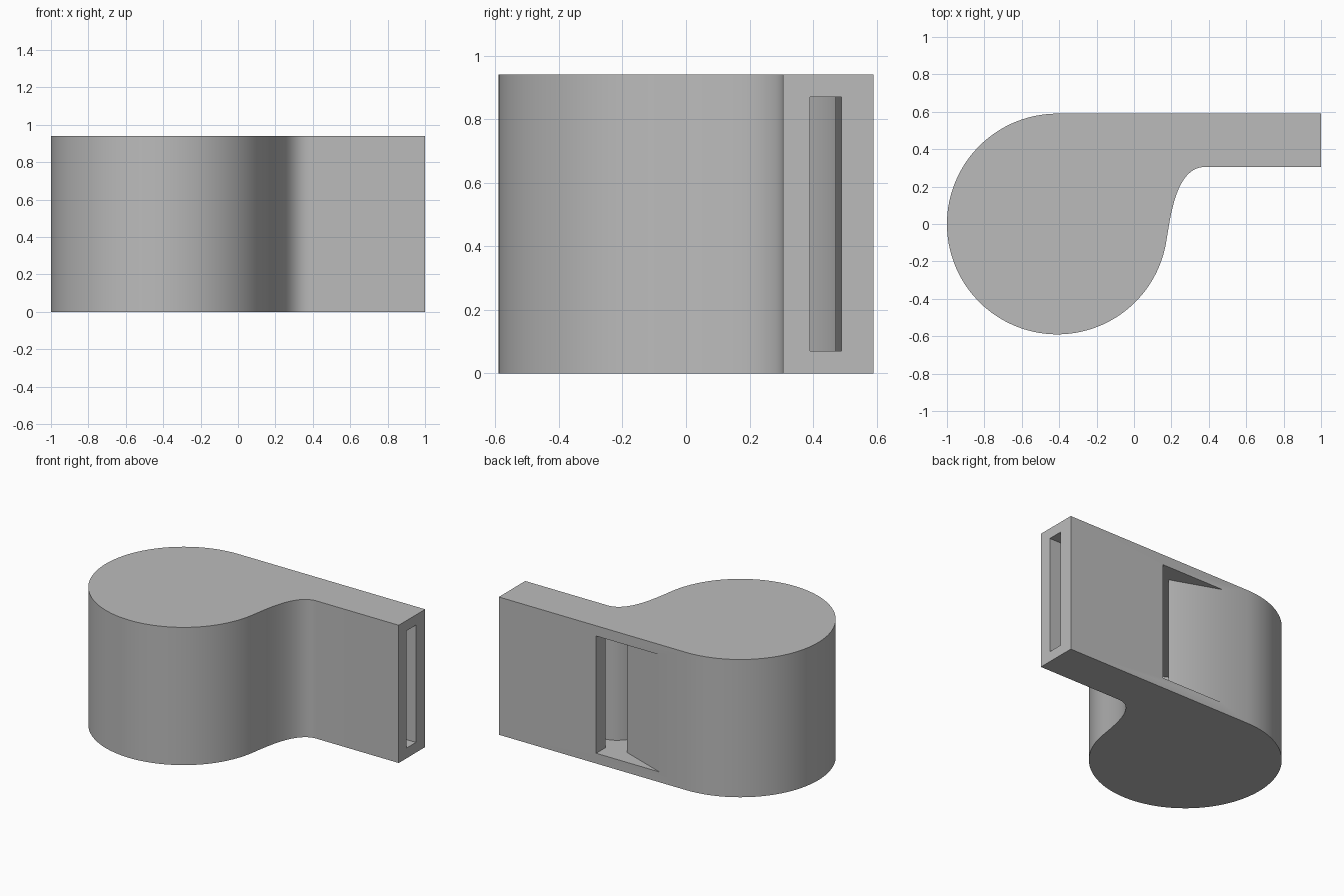
import bpy, bmesh, math
from mathutils import Vector
from mathutils.geometry import interpolate_bezier

if "Cube" in bpy.data.objects:
    bpy.data.objects.remove(bpy.data.objects["Cube"], do_unlink=True)

HEIGHT, WALL = 0.94, 0.07
CENTRE = Vector((-0.41, 0.0))
RADIUS, INNER_RADIUS = 0.59, 0.505

grey = bpy.data.materials.new("plain grey")
grey.use_nodes = True
colour = (0.5, 0.5, 0.5, 1)
grey.diffuse_color = colour
grey.node_tree.nodes["Principled BSDF"].inputs["Base Color"].default_value = colour


def round_and_neck(radius, throat, neck_end):
    """Round chamber from its back, around the front, then the curve into the neck."""
    steps, start, end = 96, math.radians(90), math.radians(350)
    points = []
    for i in range(steps + 1):
        a = start + (end - start) * i / steps
        points.append(CENTRE + radius * Vector((math.cos(a), math.sin(a))))
    last = points[-1]
    tangent = Vector((-math.sin(end), math.cos(end)))
    curve = interpolate_bezier(last, last + tangent * 0.132, Vector(throat), Vector(neck_end), 28)
    return points + [p.to_2d() for p in curve[1:]]


def extrude_outline(name, outline, bottom, top):
    bm = bmesh.new()
    face = bm.faces.new([bm.verts.new((p[0], p[1], bottom)) for p in outline])
    moved = bmesh.ops.extrude_face_region(bm, geom=[face])["geom"]
    verts = [v for v in moved if isinstance(v, bmesh.types.BMVert)]
    bmesh.ops.translate(bm, verts=verts, vec=(0, 0, top - bottom))
    bmesh.ops.recalc_face_normals(bm, faces=bm.faces)
    mesh = bpy.data.meshes.new(name)
    bm.to_mesh(mesh)
    bm.free()
    mesh.materials.append(grey)
    obj = bpy.data.objects.new(name, mesh)
    bpy.context.collection.objects.link(obj)
    return obj


# Outer shell: round chamber with a straight mouthpiece
shell = [(1, 0.305), (1, 0.59)] + round_and_neck(RADIUS, (0.22, 0.305), (0.38, 0.305))
body = extrude_outline("whistle_body", shell, 0, HEIGHT)

# Hollow: air slot, sound window with sloped lip, and chamber
hollow = [(1.1, 0.39), (1.1, 0.49), (0.265, 0.49), (0.265, 0.65), (-0.38, 0.65),
          (0.118, 0.47)] + round_and_neck(INNER_RADIUS, (0.16, 0.39), (0.36, 0.39))
cutter = extrude_outline("hollow_cutter", hollow, WALL, HEIGHT - WALL)
cutter.hide_render = True

cut = body.modifiers.new("hollow", "BOOLEAN")
cut.operation = "DIFFERENCE"
cut.solver = "EXACT"
cut.object = cutter
bpy.context.view_layer.objects.active = body
body.select_set(True)
bpy.ops.object.modifier_apply(modifier=cut.name)
bpy.data.objects.remove(cutter, do_unlink=True)
bpy.ops.object.shade_smooth_by_angle(angle=math.radians(30))
